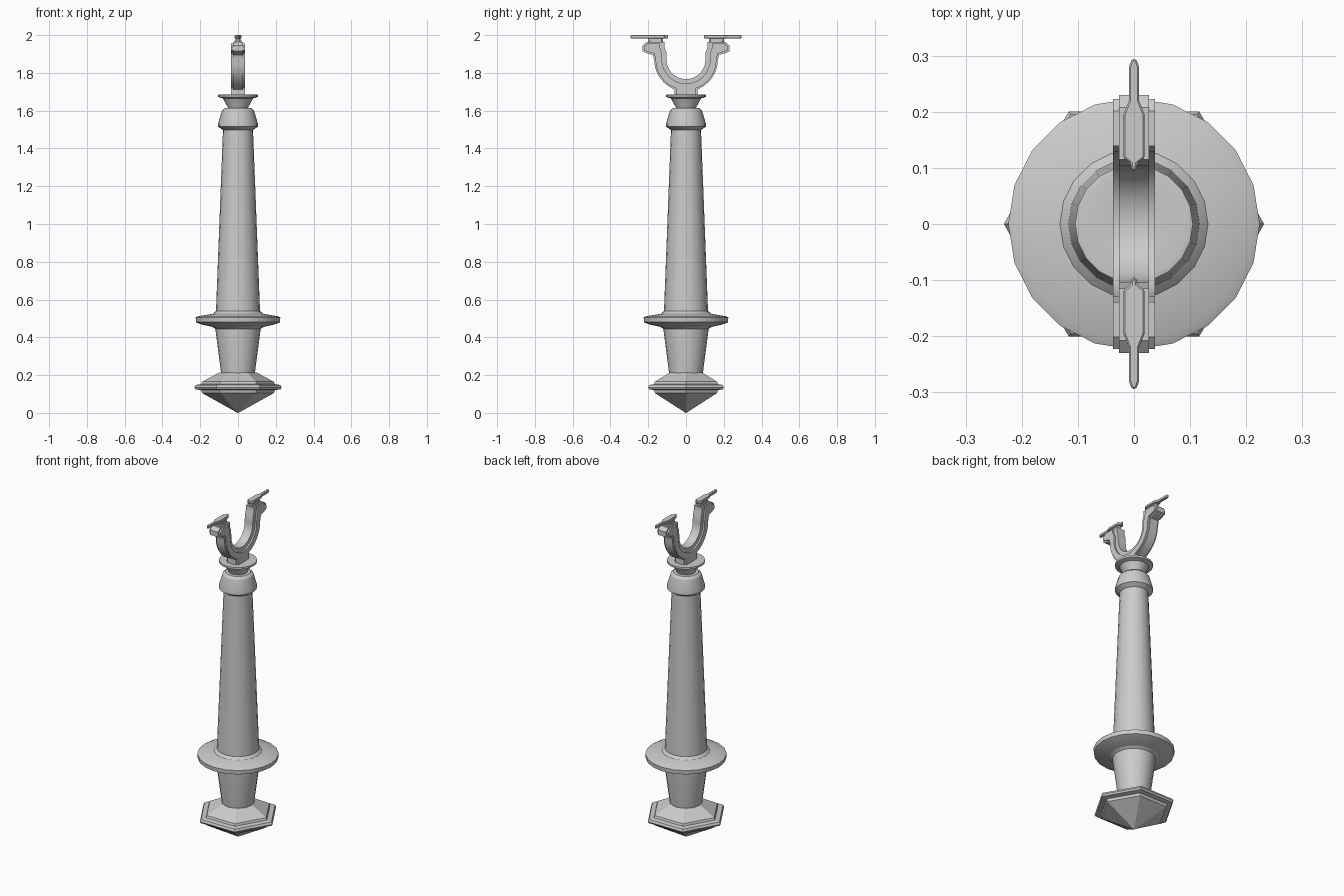
import bpy, bmesh
from math import sin, cos, pi, radians

if "Cube" in bpy.data.objects:
    bpy.data.objects.remove(bpy.data.objects["Cube"])


def finish(bm, name, smooth=None):
    bmesh.ops.remove_doubles(bm, verts=bm.verts, dist=1e-5)
    bmesh.ops.recalc_face_normals(bm, faces=bm.faces)
    me = bpy.data.meshes.new(name)
    bm.to_mesh(me)
    bm.free()
    ob = bpy.data.objects.new(name, me)
    bpy.context.collection.objects.link(ob)
    if smooth:
        bpy.ops.object.select_all(action='DESELECT')
        bpy.context.view_layer.objects.active = ob
        ob.select_set(True)
        bpy.ops.object.shade_smooth_by_angle(angle=radians(smooth))
    return ob


def lathe(name, profile, sides, smooth=None):
    """Turn an (r, z) profile into a closed solid with the given side count."""
    bm = bmesh.new()
    rings = [[bm.verts.new((r * cos(2 * pi * i / sides), r * sin(2 * pi * i / sides), z))
              for i in range(sides)] for r, z in profile]
    for a, b in zip(rings, rings[1:]):
        for i in range(sides):
            j = (i + 1) % sides
            bm.faces.new((a[i], a[j], b[j], b[i]))
    bm.faces.new(rings[0][::-1])
    bm.faces.new(rings[-1])
    return finish(bm, name, smooth)


def prism(name, points, vec, smooth=None):
    """Extrude a flat outline of 3D points along vec."""
    bm = bmesh.new()
    f = bm.faces.new([bm.verts.new(p) for p in points])
    ext = bmesh.ops.extrude_face_region(bm, geom=[f])
    moved = [v for v in ext['geom'] if isinstance(v, bmesh.types.BMVert)]
    bmesh.ops.translate(bm, verts=moved, vec=vec)
    return finish(bm, name, smooth)


# Six-sided pointed pommel
lathe("pommel", [(0.002, 0), (0.19, 0.105), (0.195, 0.12), (0.225, 0.125), (0.232, 0.135),
                 (0.225, 0.148), (0.195, 0.152), (0.19, 0.165), (0.10, 0.213)], 6)

# Turned handle, guard disc and tapered shaft
lathe("grip", [(0.088, 0.20), (0.12, 0.445), (0.12, 0.46)], 20, 30)
lathe("guard_disc", [(0.12, 0.445), (0.135, 0.455), (0.20, 0.47), (0.222, 0.48),
                     (0.224, 0.505), (0.21, 0.512), (0.132, 0.525), (0.122, 0.535),
                     (0.116, 0.54)], 20, 20)
lathe("shaft", [(0.117, 0.53), (0.079, 1.51)], 20, 30)

# Collar, waist and flared cup
lathe("collar", [(0.076, 1.495), (0.105, 1.515), (0.105, 1.533), (0.085, 1.60),
                 (0.07, 1.613), (0.05, 1.615)], 20, 20)
lathe("cup", [(0.052, 1.61), (0.055, 1.62), (0.08, 1.665), (0.105, 1.672),
              (0.105, 1.684), (0.095, 1.686), (0.04, 1.678)], 20, 20)


def fork_outline(inset_in, inset_out, steps=14):
    """U-shaped fork in the y-z plane, with lugs at the arm tops and a stem below."""
    i, o, cz = inset_in, inset_out, 1.87
    ri, ro = 0.103 + i, 0.168 - o
    inner = [(ri * cos(pi * k / (2 * steps)), cz - ri * sin(pi * k / (2 * steps)))
             for k in range(steps + 1)]
    stem = 0.06 - o
    outer = []
    for k in range(steps + 1):
        a = pi * k / (2 * steps)
        if ro * cos(a) > stem + 0.003:
            outer.append((ro * cos(a), cz - ro * sin(a)))
    half = ([(stem, 1.67), (stem, 1.712 + o)] + outer[::-1] +
            [(0.175 - o, 1.895 + o), (0.21 - o, 1.905 + o), (0.23 - o, 1.915 + o),
             (0.23 - o, 1.945 - o), (0.208 - o, 1.963 - o), (0.115 + i, 1.963 - o),
             (0.115 + i, 1.935), (0.104 + i, 1.91)] + inner)
    return half + [(-y, z) for y, z in half[-2::-1]]


# Fork band with a raised rib along its middle
for name, w, i, o in (("fork", 0.027, 0, 0), ("fork_rib", 0.037, 0.024, 0.007)):
    prism(name, [(-w, y, z) for y, z in fork_outline(i, o)], (2 * w, 0, 0), 30)

# Slim cleat plates on small posts, one above each arm
plate = [(0.004, 0.095), (0.006, 0.108), (0.019, 0.118), (0.019, 0.195), (0.009, 0.22),
         (0.009, 0.28), (0.004, 0.294)]
post = [(0.006, 0.122), (0.012, 0.13), (0.012, 0.19), (0.006, 0.2)]


def cleat(name, side, half, z0, z1):
    ring = half + [(-x, y) for x, y in half[::-1]]
    return prism(name, [(x, side * y, z0) for x, y in ring], (0, 0, z1 - z0))


for side, tag in ((1, "back"), (-1, "front")):
    cleat("post_" + tag, side, post, 1.955, 1.99)
    cleat("post_foot_" + tag, side, [(x * 1.5, y) for x, y in post], 1.955, 1.972)
    ob = cleat("cleat_" + tag, side, plate, 1.983, 2.0)
    bev = ob.modifiers.new("edge", 'BEVEL')
    bev.width, bev.segments = 0.003, 1
